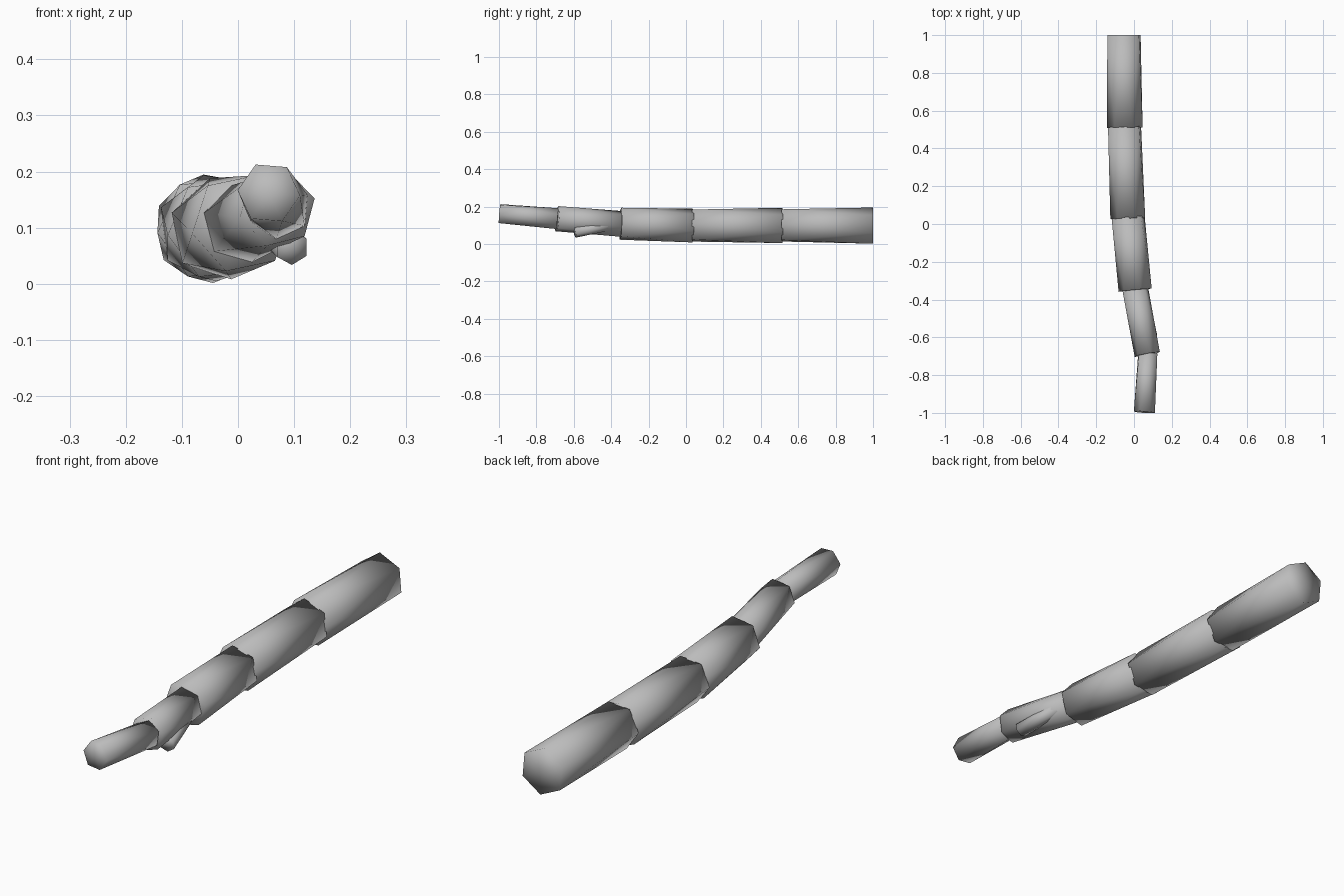
import bpy
import math
from mathutils import Vector

if "Cube" in bpy.data.objects:
    bpy.data.objects.remove(bpy.data.objects["Cube"])

bark = bpy.data.materials.new("grey bark")
bark.diffuse_color = (0.5, 0.5, 0.5, 1)
bark.use_nodes = True
bark.node_tree.nodes["Principled BSDF"].inputs["Base Color"].default_value = bark.diffuse_color


def ring(centre, axis, radius, degrees):
    """Six points around the axis, angle measured from +x towards +z."""
    u = (Vector((1, 0, 0)) - axis * axis.x).normalized()
    v = axis.cross(u)
    if v.z < 0:
        v = -v
    return [centre + radius * (u * math.cos(a) + v * math.sin(a))
            for a in (math.radians(degrees + 60 * i) for i in range(6))]


def log(name, back, r_back, front, r_front, degrees):
    """Six-sided log whose back ring is turned half a side from its front ring."""
    back, front = Vector(back), Vector(front)
    axis = (front - back).normalized()
    verts = ring(front, axis, r_front, degrees) + ring(back, axis, r_back, degrees + 30)
    verts += [front, back]
    faces = []
    for i in range(6):
        j = (i + 1) % 6
        faces += [(i, j, 6 + i), (j, 6 + j, 6 + i),      # zigzag sides
                  (12, j, i), (13, 6 + i, 6 + j)]        # end caps
    mesh = bpy.data.meshes.new(name)
    mesh.from_pydata(verts, [], faces)
    mesh.polygons.foreach_set("use_smooth", [True] * len(faces))
    mesh.materials.append(bark)
    mesh.update()
    obj = bpy.data.objects.new(name, mesh)
    bpy.context.collection.objects.link(obj)


# Branch sections from the thick back end to the thin front end
log("thick_end_section", (-0.053, 1.0, 0.098), 0.097, (-0.049, 0.51, 0.099), 0.095, 5)
log("lower_section", (-0.05, 0.515, 0.099), 0.095, (-0.033, 0.03, 0.098), 0.093, 7)
log("middle_section", (-0.031, 0.035, 0.098), 0.092, (0.006, -0.35, 0.108), 0.09, 12)
log("upper_section", (0.007, -0.345, 0.107), 0.071, (0.070, -0.69, 0.135), 0.07, 15)
log("thin_end_section", (0.073, -0.685, 0.135), 0.056, (0.055, -0.996, 0.162), 0.056, -5)

# Short side twig
log("side_twig", (0.055, -0.40, 0.098), 0.028, (0.096, -0.595, 0.064), 0.031, 30)
